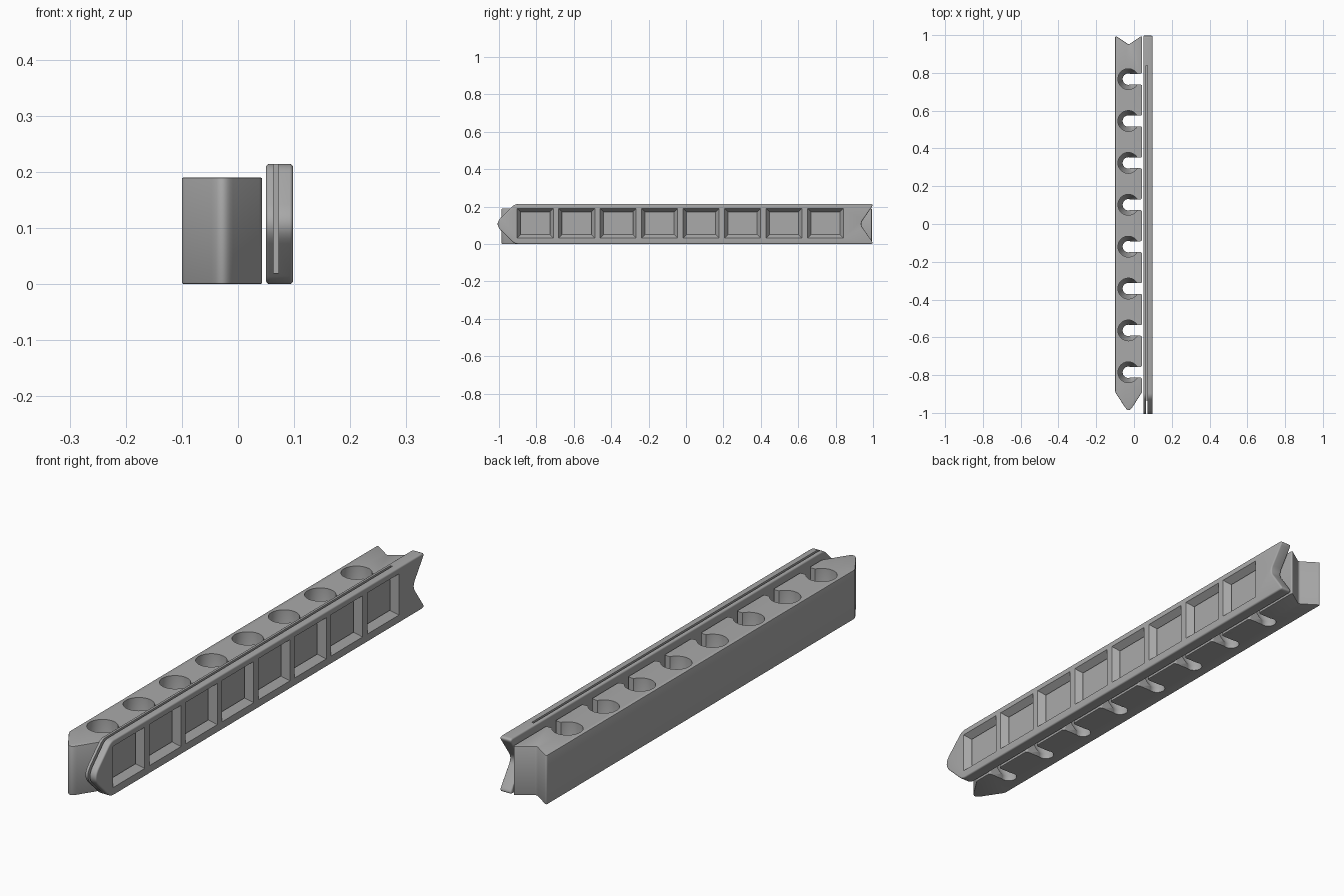
import bpy, bmesh, math
from mathutils import Vector

if "Cube" in bpy.data.objects:
    bpy.data.objects.remove(bpy.data.objects["Cube"])

grey = bpy.data.materials.new("plain grey")
grey.use_nodes = True
grey.diffuse_color = (0.4, 0.4, 0.4, 1)
grey.node_tree.nodes["Principled BSDF"].inputs["Base Color"].default_value = grey.diffuse_color

COUNT, PITCH = 8, 0.2217


def rounded(points):
    """Round each (u, v, setback) corner of a closed outline with a small curve."""
    out = []
    for i, (u, v, r) in enumerate(points):
        p = Vector((u, v))
        if not r:
            out.append(p)
            continue
        a, b = (Vector(points[j][:2]) for j in (i - 1, (i + 1) % len(points)))
        start, end = p + (a - p).normalized() * r, p + (b - p).normalized() * r
        for k in range(9):
            t = k / 8
            out.append(start * (1 - t) ** 2 + p * 2 * t * (1 - t) + end * t * t)
    return out


def loft(bm, lower, upper):
    """Close a solid between two matching rings."""
    a, b = ([bm.verts.new(p) for p in ring] for ring in (lower, upper))
    bm.faces.new(a[::-1])
    bm.faces.new(b)
    for i in range(len(a)):
        j = (i + 1) % len(a)
        bm.faces.new((a[i], a[j], b[j], b[i]))


def finish(name, bm):
    bmesh.ops.recalc_face_normals(bm, faces=bm.faces)
    mesh = bpy.data.meshes.new(name)
    bm.to_mesh(mesh)
    bm.free()
    obj = bpy.data.objects.new(name, mesh)
    bpy.context.collection.objects.link(obj)
    mesh.materials.append(grey)
    return obj


def activate(obj):
    bpy.ops.object.select_all(action="DESELECT")
    obj.select_set(True)
    bpy.context.view_layer.objects.active = obj


def round_edges(obj, width, segments):
    activate(obj)
    mod = obj.modifiers.new("soft edges", "BEVEL")
    mod.width, mod.segments = width, segments
    mod.limit_method, mod.angle_limit = "ANGLE", math.radians(50)
    bpy.ops.object.modifier_apply(modifier=mod.name)


def cut(obj, cutter):
    activate(obj)
    mod = obj.modifiers.new("cut", "BOOLEAN")
    mod.operation, mod.solver, mod.object = "DIFFERENCE", "EXACT", cutter
    bpy.ops.object.modifier_apply(modifier=mod.name)
    bpy.data.objects.remove(cutter)


# Holder block: pointed front, notched back
outline = rounded([(-0.1, -0.89, 0.01), (-0.028, -1.0, 0.035), (0.043, -0.89, 0.01),
                   (0.043, 0.998, 0.012), (-0.028, 0.95, 0.008), (-0.1, 0.998, 0.012)])
bm = bmesh.new()
loft(bm, [(p.x, p.y, 0) for p in outline], [(p.x, p.y, 0.19) for p in outline])
holder = finish("holder_block", bm)
round_edges(holder, 0.003, 2)

# Sockets: round wells narrowing towards the bottom
sockets = bmesh.new()
slots = bmesh.new()
for i in range(COUNT):
    y = -0.785 + i * PITCH
    rings = []
    for z, r in ((-0.02, 0.03), (0.02, 0.03), (0.06, 0.055), (0.25, 0.055)):
        rings.append([sockets.verts.new((-0.03 + r * math.cos(k * math.tau / 40),
                                         y + r * math.sin(k * math.tau / 40), z)) for k in range(40)])
    for a, b in zip(rings, rings[1:]):
        for k in range(40):
            j = (k + 1) % 40
            sockets.faces.new((a[k], a[j], b[j], b[k]))
    sockets.faces.new(rings[0][::-1])
    sockets.faces.new(rings[-1])
    # Side slot with a softened mouth
    mouth = rounded([(-0.03, -0.028, 0), (0.043, -0.028, 0.012), (0.043, -0.06, 0), (0.07, -0.06, 0),
                     (0.07, 0.06, 0), (0.043, 0.06, 0), (0.043, 0.028, 0.012), (-0.03, 0.028, 0)])
    loft(slots, [(p.x, p.y + y, -0.03) for p in mouth], [(p.x, p.y + y, 0.26) for p in mouth])
cut(holder, finish("socket_cutter", sockets))
cut(holder, finish("slot_cutter", slots))

# Label frame: upright plate, pointed front, notched back
outline = rounded([(-0.915, 0, 0.02), (-1.025, 0.107, 0.05), (-0.915, 0.214, 0.02),
                   (1.005, 0.214, 0.022), (0.93, 0.107, 0.025), (1.005, 0, 0.022)])
bm = bmesh.new()
loft(bm, [(0.05, p.x, p.y) for p in outline], [(0.098, p.x, p.y) for p in outline])
frame = finish("label_frame", bm)
round_edges(frame, 0.01, 4)

# Groove for the label strip, open at the top and front
groove = bmesh.new()
ring = [(-1.1, 0.02), (0.84, 0.02), (0.84, 0.3), (-1.1, 0.3)]
loft(groove, [(0.063, *p) for p in ring], [(0.072, *p) for p in ring])
cut(frame, finish("groove_cutter", groove))

# Windows with sloping sides, opening into the groove
windows = bmesh.new()
for i in range(COUNT):
    y = -0.806 + i * PITCH
    rings = []
    for x, half, low, high in ((0.067, 0.078, 0.05, 0.172), (0.072, 0.078, 0.05, 0.172),
                               (0.1, 0.098, 0.03, 0.192)):
        rings.append([(x, y - half, low), (x, y + half, low), (x, y + half, high), (x, y - half, high)])
    loft(windows, rings[1], rings[2])
    # Straight passage into the groove
    bottom, top = ([windows.verts.new(p) for p in r] for r in rings[:2])
    windows.faces.new(bottom)
    for k in range(4):
        windows.faces.new((bottom[k], bottom[(k + 1) % 4], top[(k + 1) % 4], top[k]))
bmesh.ops.remove_doubles(windows, verts=windows.verts, dist=0.0001)
inner = [f for f in windows.faces if all(abs(v.co.x - 0.072) < 0.0001 for v in f.verts)]
bmesh.ops.delete(windows, geom=inner, context="FACES_ONLY")
cut(frame, finish("window_cutter", windows))

for obj in (holder, frame):
    activate(obj)
    bpy.ops.object.shade_smooth_by_angle(angle=math.radians(35))
